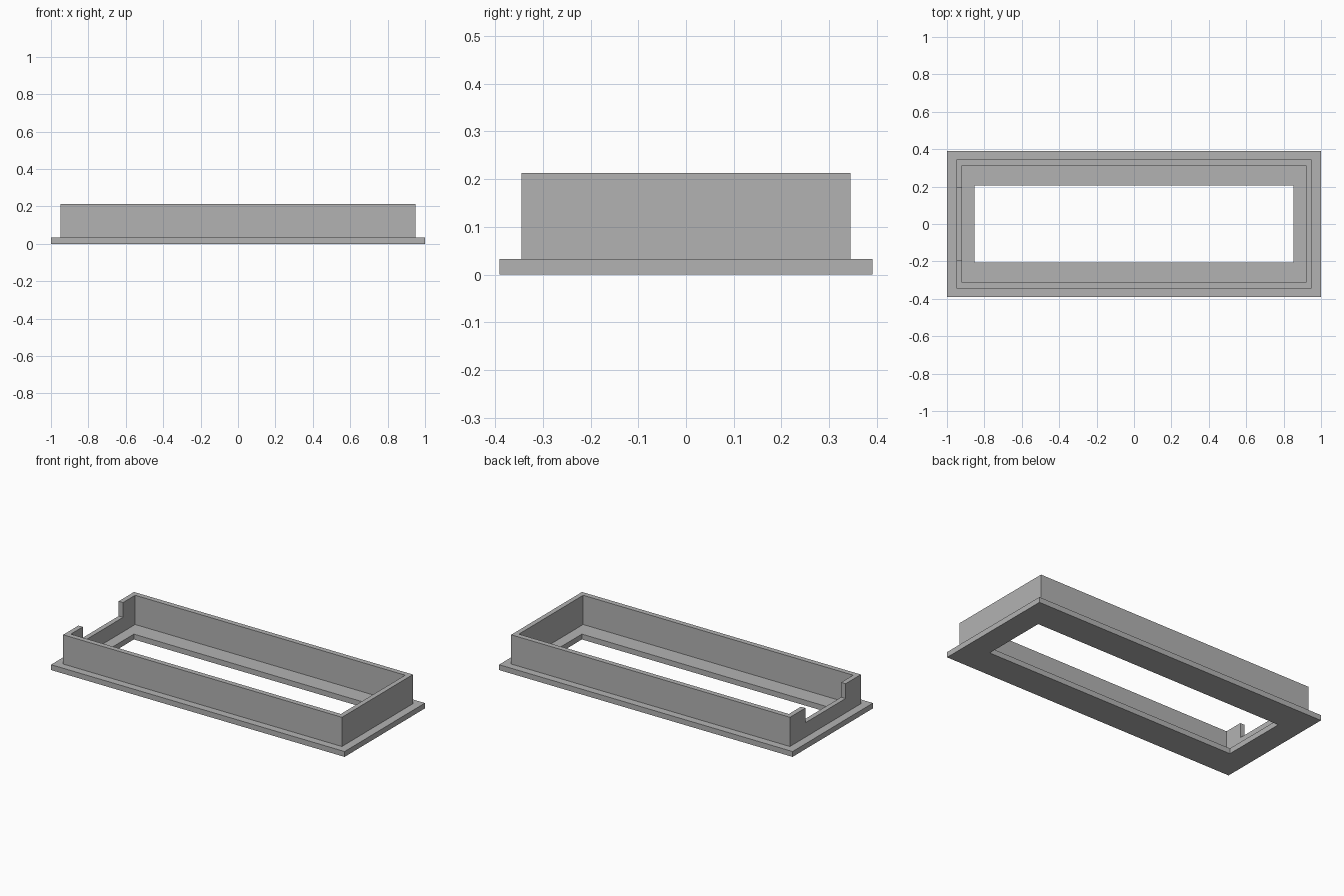
import bpy
import bmesh

if "Cube" in bpy.data.objects:
    bpy.data.objects.remove(bpy.data.objects["Cube"], do_unlink=True)

# Single grey finish
grey = bpy.data.materials.new("plain_grey")
grey.use_nodes = True
colour = (0.45, 0.45, 0.45, 1.0)
grey.diffuse_color = colour
grey.node_tree.nodes["Principled BSDF"].inputs["Base Color"].default_value = colour


def rectangular_frame(name, outer, inner, z0, z1):
    """Rectangular ring with mitred corners; outer and inner are half sizes."""
    bm = bmesh.new()
    corners = [(-1, -1), (1, -1), (1, 1), (-1, 1)]
    loops = [[bm.verts.new((sx * hx, sy * hy, z)) for sx, sy in corners]
             for (hx, hy), z in ((outer, z0), (outer, z1), (inner, z1), (inner, z0))]
    for a, b in zip(loops, loops[1:] + loops[:1]):
        for i in range(4):
            j = (i + 1) % 4
            bm.faces.new((a[i], a[j], b[j], b[i]))
    bmesh.ops.recalc_face_normals(bm, faces=bm.faces)
    mesh = bpy.data.meshes.new(name)
    bm.to_mesh(mesh)
    bm.free()
    mesh.materials.append(grey)
    obj = bpy.data.objects.new(name, mesh)
    bpy.context.collection.objects.link(obj)
    return obj


BASE_TOP, WALL_TOP, SILL = 0.033, 0.213, 0.122

# Flat flange and the upright wall standing on it
rectangular_frame("base_flange", (1.0, 0.391), (0.853, 0.205), 0, BASE_TOP)
wall = rectangular_frame("upright_wall", (0.95, 0.345), (0.92, 0.313), BASE_TOP, WALL_TOP)

# Notch in the upper half of the right end wall
bpy.ops.mesh.primitive_cube_add(size=1, location=(-0.935, 0, SILL + 0.1))
cutter = bpy.context.object
cutter.name = "notch_cutter"
cutter.scale = (0.1, 0.392, 0.2)
cutter.hide_render = True

notch = wall.modifiers.new("notch", "BOOLEAN")
notch.operation = "DIFFERENCE"
notch.solver = "EXACT"
notch.object = cutter
bpy.context.view_layer.objects.active = wall
bpy.ops.object.modifier_apply(modifier=notch.name)
bpy.data.objects.remove(cutter, do_unlink=True)
